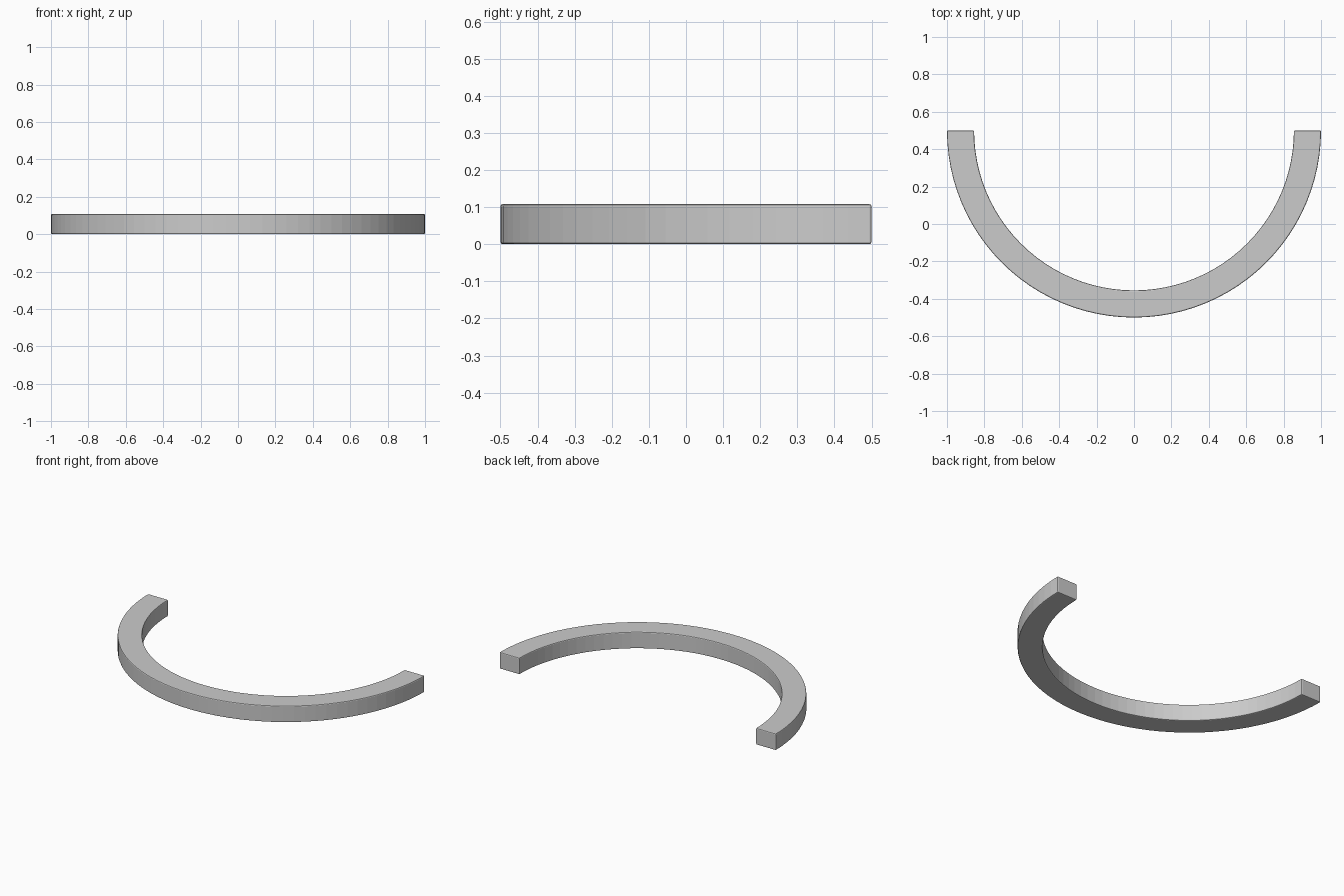
import bpy, bmesh, math

if "Cube" in bpy.data.objects:
    bpy.data.objects.remove(bpy.data.objects["Cube"])

OUTER, INNER, HEIGHT, SEGMENTS = 1.0, 0.855, 0.108, 48
CENTRE_Y = 0.5

# Half ring: sweep a rectangular section through 180 degrees
bm = bmesh.new()
section = [(INNER, 0), (OUTER, 0), (OUTER, HEIGHT), (INNER, HEIGHT)]
rings = []
for i in range(SEGMENTS + 1):
    a = math.pi + math.pi * i / SEGMENTS
    rings.append([bm.verts.new((r * math.cos(a), CENTRE_Y + r * math.sin(a), z))
                  for r, z in section])
for a, b in zip(rings, rings[1:]):
    for j in range(4):
        k = (j + 1) % 4
        bm.faces.new((a[j], a[k], b[k], b[j]))

# Square end caps
bm.faces.new(rings[0])
bm.faces.new(rings[-1])
bmesh.ops.recalc_face_normals(bm, faces=bm.faces)

mesh = bpy.data.meshes.new("half_ring")
bm.to_mesh(mesh)
bm.free()
ring = bpy.data.objects.new("half_ring", mesh)
bpy.context.collection.objects.link(ring)

# Fine softened edges
bevel = ring.modifiers.new("soft_edges", 'BEVEL')
bevel.width = 0.006
bevel.segments = 2
bevel.limit_method = 'ANGLE'
bevel.angle_limit = math.radians(40)
